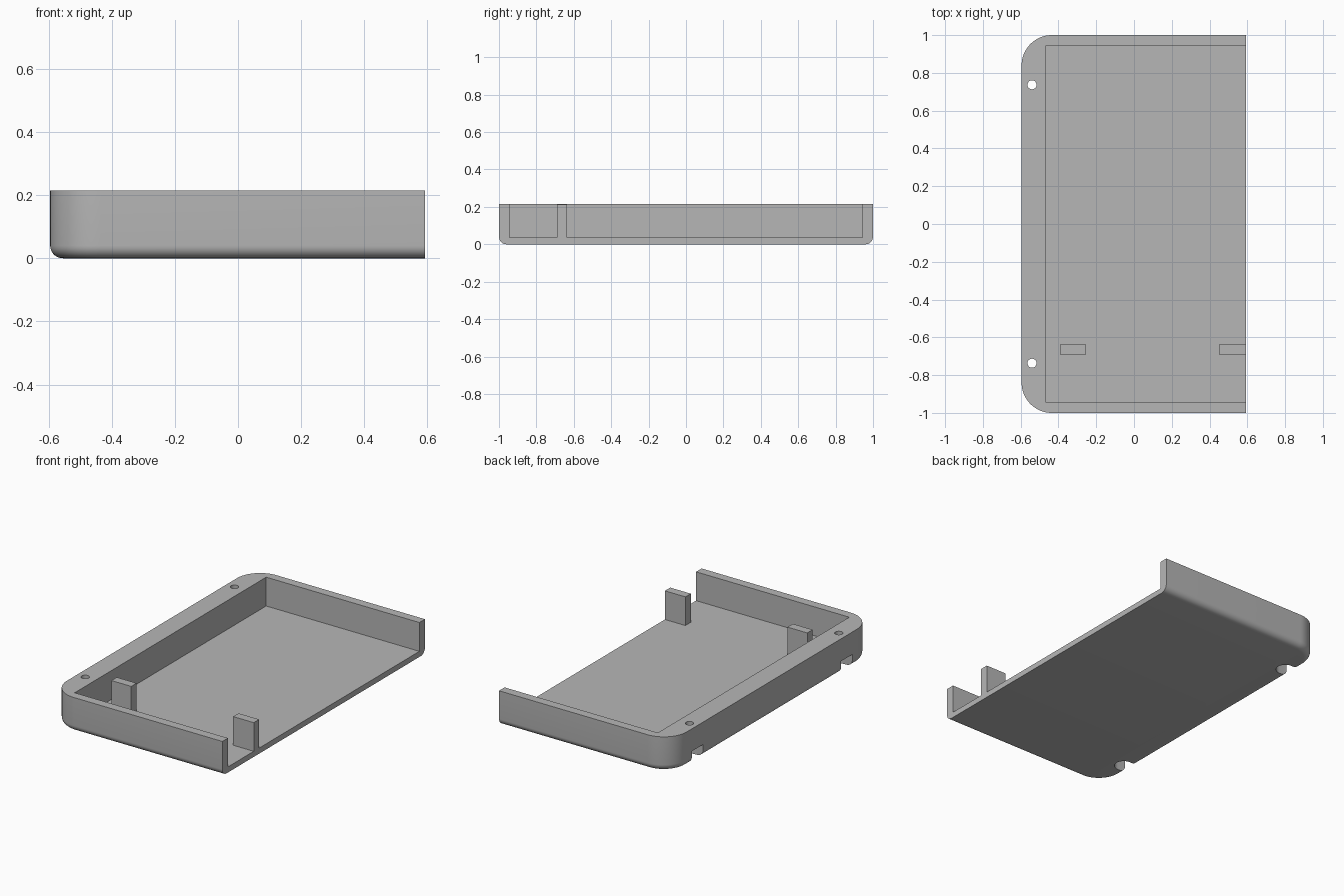
import bpy, bmesh
from math import sin, cos, pi, radians

cube = bpy.data.objects.get("Cube")
if cube:
    bpy.data.objects.remove(cube)

LEFT, RIGHT, HALF, HEIGHT = -0.595, 0.592, 1.0, 0.215
FLOOR, CORNER, FILLET = 0.035, 0.16, 0.04
HOLE_X, HOLE_Y = -0.54, 0.737

grey = bpy.data.materials.new("plastic grey")
grey.use_nodes = True
colour = (0.47, 0.47, 0.47, 1)
grey.diffuse_color = colour
grey.node_tree.nodes["Principled BSDF"].inputs["Base Color"].default_value = colour


def arc(cx, cy, r, start, end, n=16):
    """Points along an arc, angles in degrees."""
    steps = [radians(start + (end - start) * i / n) for i in range(n + 1)]
    return [(cx + r * cos(a), cy + r * sin(a)) for a in steps]


def prism(name, outline, z0, z1, fillet=0):
    """Extrude an outline upward, optionally rounding its lower rim."""
    bm = bmesh.new()
    base = bm.faces.new([bm.verts.new((x, y, z0)) for x, y in outline])
    top = bmesh.ops.extrude_face_region(bm, geom=[base], use_keep_orig=True)["geom"]
    bmesh.ops.translate(bm, vec=(0, 0, z1 - z0),
                        verts=[g for g in top if isinstance(g, bmesh.types.BMVert)])
    bmesh.ops.recalc_face_normals(bm, faces=bm.faces[:])
    if fillet:
        # the open end keeps its sharp lower edge
        rim = [e for e in bm.edges if all(v.co.z < z0 + 1e-4 for v in e.verts)
               and not all(v.co.x > RIGHT - 1e-4 for v in e.verts)]
        bmesh.ops.bevel(bm, geom=rim, offset=fillet, segments=8,
                        profile=0.5, affect='EDGES')
    mesh = bpy.data.meshes.new(name)
    bm.to_mesh(mesh)
    bm.free()
    mesh.materials.append(grey)
    obj = bpy.data.objects.new(name, mesh)
    bpy.context.collection.objects.link(obj)
    return obj


def box(name, x0, x1, y0, y1, z0, z1):
    return prism(name, [(x0, y0), (x1, y0), (x1, y1), (x0, y1)], z0, z1)


def cut(target, cutter):
    cutter.hide_render = True
    mod = target.modifiers.new("cut", 'BOOLEAN')
    mod.operation, mod.solver, mod.object = 'DIFFERENCE', 'EXACT', cutter
    bpy.context.view_layer.objects.active = target
    bpy.ops.object.modifier_apply(modifier=mod.name)
    bpy.data.objects.remove(cutter)


# Tray shell: two rounded corners on the closed end, square on the open end
cx, cy = LEFT + CORNER, HALF - CORNER
outline = ([(RIGHT, -HALF), (RIGHT, HALF)]
           + arc(cx, cy, CORNER, 90, 180) + arc(cx, -cy, CORNER, 180, 270))
tray = prism("tray", outline, 0, HEIGHT, FILLET)

# Cavity, open on top and at one side
cut(tray, box("cavity", -0.467, 1, -0.945, 0.945, FLOOR, 0.5))

# Screw holes with round-ended slots underneath that open through the wall
for y in (-HOLE_Y, HOLE_Y):
    slot = [(-0.8, y - 0.055)] + arc(HOLE_X, y, 0.055, -90, 90) + [(-0.8, y + 0.055)]
    cut(tray, prism("slot", slot, -0.1, 0.075))
    cut(tray, prism("hole", arc(HOLE_X, y, 0.024, 0, 345, 23), -0.1, 0.5))

bpy.ops.object.select_all(action='DESELECT')
tray.select_set(True)
bpy.context.view_layer.objects.active = tray
bpy.ops.object.shade_smooth_by_angle(angle=radians(30))

# Support posts standing on the floor
box("inner_post", -0.392, -0.255, -0.69, -0.637, FLOOR, 0.214)
box("edge_post", 0.45, RIGHT, -0.69, -0.637, FLOOR, 0.214)
